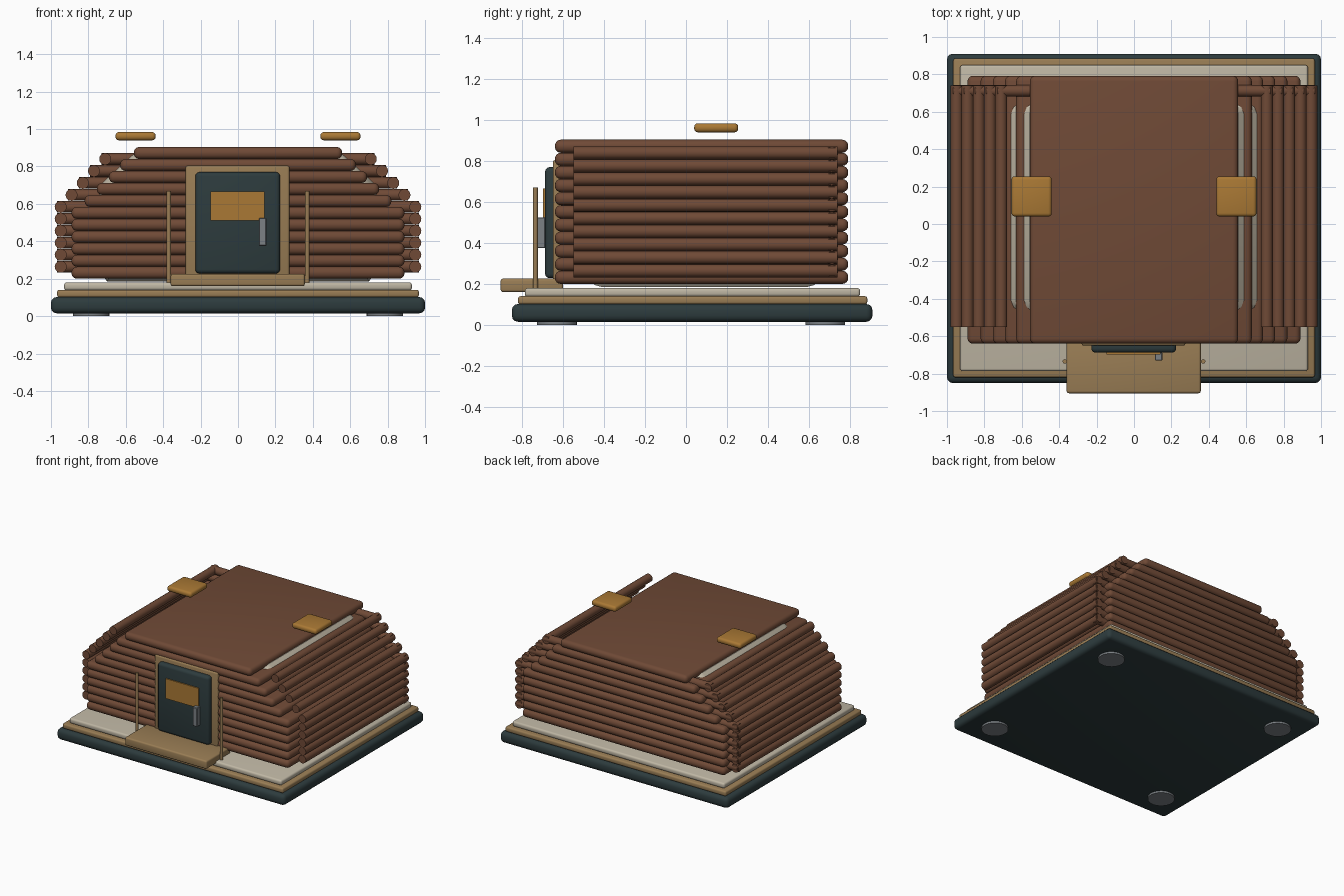
import bpy, bmesh
from mathutils import Matrix, Vector

if "Cube" in bpy.data.objects:
    bpy.data.objects.remove(bpy.data.objects["Cube"], do_unlink=True)


def material(name, rgb):
    m = bpy.data.materials.new(name)
    m.use_nodes = True
    m.diffuse_color = (*rgb, 1)
    m.node_tree.nodes["Principled BSDF"].inputs["Base Color"].default_value = (*rgb, 1)
    return m


BROWN = material("log brown", (0.16, 0.068, 0.037))
TEAL = material("dark teal", (0.026, 0.044, 0.047))
TAN = material("tan wood", (0.32, 0.205, 0.09))
CREAM = material("cream", (0.52, 0.47, 0.37))
AMBER = material("amber", (0.40, 0.19, 0.035))
GREY = material("metal grey", (0.2, 0.22, 0.235))


def finish(name, bm, mat):
    bmesh.ops.recalc_face_normals(bm, faces=bm.faces)
    mesh = bpy.data.meshes.new(name)
    bm.to_mesh(mesh)
    bm.free()
    mesh.materials.append(mat)
    ob = bpy.data.objects.new(name, mesh)
    bpy.context.collection.objects.link(ob)
    bpy.ops.object.select_all(action="DESELECT")
    ob.select_set(True)
    bpy.context.view_layer.objects.active = ob
    bpy.ops.object.shade_smooth_by_angle(angle=0.6)
    return ob


def box(name, x, y, z, mat, bevel=0.0, segments=3):
    """Rounded box from (min, max) ranges."""
    bm = bmesh.new()
    lo, hi = Vector((x[0], y[0], z[0])), Vector((x[1], y[1], z[1]))
    bmesh.ops.create_cube(bm, size=1, matrix=Matrix.Translation((lo + hi) / 2)
                          @ Matrix.Diagonal((*(hi - lo), 1)))
    if bevel:
        bmesh.ops.bevel(bm, geom=bm.edges[:], offset=bevel, segments=segments,
                        profile=0.5, affect="EDGES")
    return finish(name, bm, mat)


def rod(name, centre, radius, length, mat, axis="Z", sides=16):
    bm = bmesh.new()
    turn = {"X": Matrix.Rotation(1.5708, 4, "Y"),
            "Y": Matrix.Rotation(1.5708, 4, "X"), "Z": Matrix()}[axis]
    bmesh.ops.create_cone(bm, cap_ends=True, segments=sides, radius1=radius,
                          radius2=radius, depth=length,
                          matrix=Matrix.Translation(centre) @ turn)
    return finish(name, bm, mat)


# Stepped base and feet
box("base", (-1, 1), (-0.85, 0.91), (0.015, 0.102), TEAL, 0.03)
box("base_trim", (-0.967, 0.967), (-0.82, 0.885), (0.10, 0.14), TAN, 0.012)
box("floor", (-0.93, 0.93), (-0.787, 0.85), (0.138, 0.18), CREAM, 0.014)
for x in (-0.785, 0.785):
    for y in (-0.63, 0.68):
        rod("foot", (x, y, 0.015), 0.097, 0.03, GREY, sides=32)

# Inner body with sloped shoulders
half = [(0.70, 0.185), (0.74, 0.24), (0.74, 0.70), (0.56, 0.865)]
outline = half + [(-x, z) for x, z in reversed(half)]
bm = bmesh.new()
face = bm.faces.new([bm.verts.new((x, -0.48, z)) for x, z in outline])
side = bmesh.ops.extrude_face_region(bm, geom=[face])
bmesh.ops.translate(bm, vec=(0, 1.14, 0),
                    verts=[v for v in side["geom"] if isinstance(v, bmesh.types.BMVert)])
bmesh.ops.recalc_face_normals(bm, faces=bm.faces)
ends = [e for e in bm.edges if abs(e.verts[0].co.y - e.verts[1].co.y) < 0.01]
bmesh.ops.bevel(bm, geom=ends, offset=0.07, segments=3, profile=0.5, affect="EDGES")
finish("inner_body", bm, CREAM)

# Log courses: wide rounded courses alternate with side logs, both stepping in
PITCH = 0.064
wide = [0.89] * 6 + [0.82, 0.755, 0.69, 0.63, 0.557]
for i, w in enumerate(wide):
    z = 0.232 + PITCH * i
    box("log_course", (-w, w), (-0.64, 0.792), (z - 0.032, z + 0.032), BROWN, 0.029, 4)

offset = [0.948] * 6 + [0.89, 0.83, 0.77, 0.71]
for i, x in enumerate(offset):
    z = 0.264 + PITCH * i
    for s in (-1, 1):
        rod("side_log", (s * x, 0.095, z), 0.032, 1.29, BROWN, "Y")
    rod("back_log", (0, 0.712, z), 0.031, 2 * x + 0.04, BROWN, "X")

# Doorway
box("door_frame", (-0.28, 0.275), (-0.65, -0.55), (0.2, 0.805), TAN, 0.012)
box("door", (-0.228, 0.225), (-0.688, -0.62), (0.228, 0.77), TEAL, 0.022)
box("door_window", (-0.148, 0.142), (-0.697, -0.687), (0.51, 0.667), AMBER)
box("door_handle", (0.112, 0.152), (-0.73, -0.687), (0.375, 0.525), GREY, 0.004, 1)

# Step and posts
box("step", (-0.36, 0.357), (-0.905, -0.6), (0.16, 0.226), TAN, 0.012)
for x in (-0.37, 0.37):
    rod("post", (x, -0.735, 0.42), 0.012, 0.5, TAN, sides=12)

# Floating roof pads
for s in (-1, 1):
    a, b = sorted((s * 0.44, s * 0.655))
    box("roof_pad", (a, b), (0.04, 0.255), (0.94, 0.984), AMBER, 0.018)
